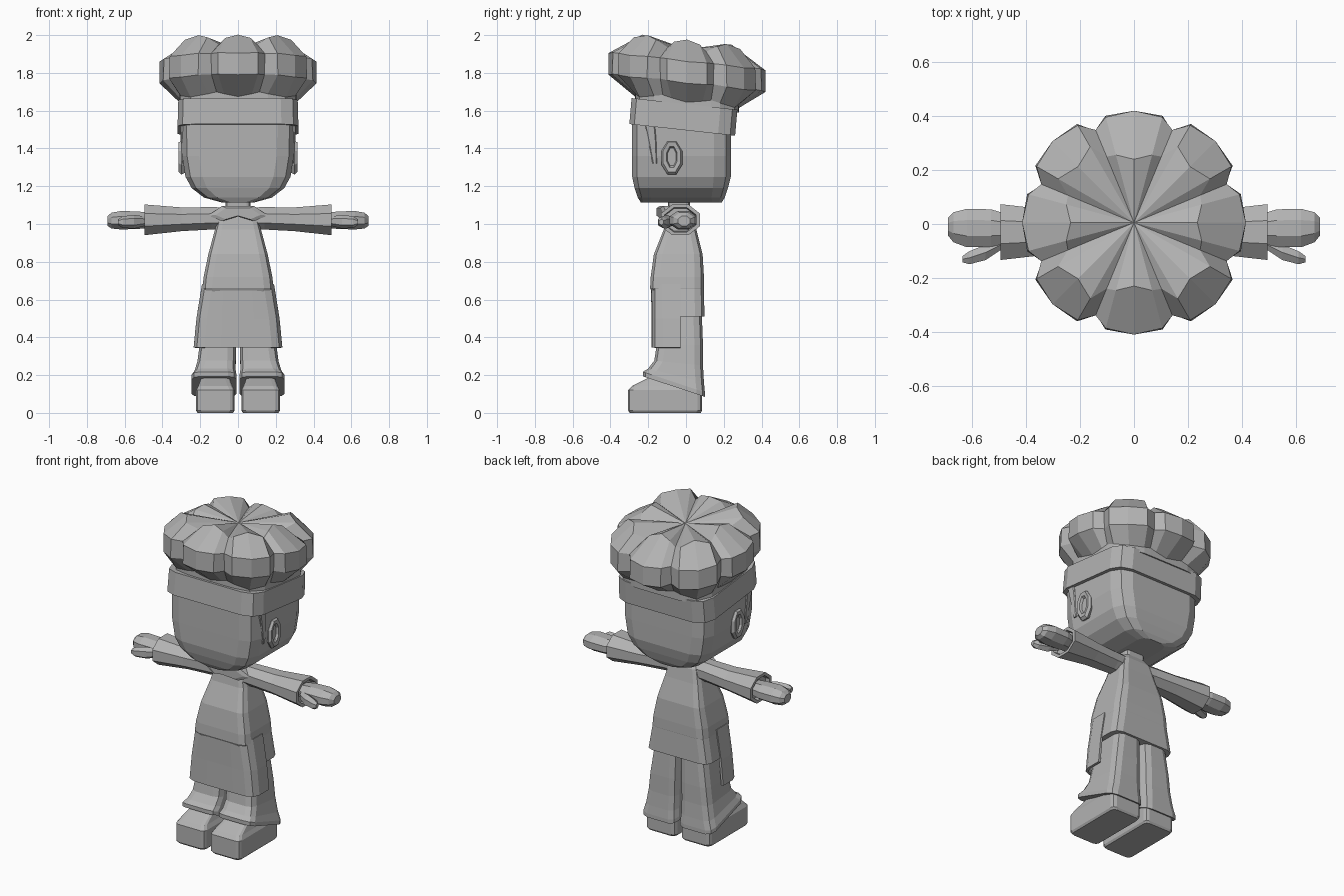
import bpy, bmesh, math
from mathutils import Vector

if "Cube" in bpy.data.objects:
    bpy.data.objects.remove(bpy.data.objects["Cube"])

grey = bpy.data.materials.new("plain_grey")
grey.diffuse_color = (0.45, 0.45, 0.45, 1)
grey.use_nodes = True
grey.node_tree.nodes["Principled BSDF"].inputs["Base Color"].default_value = grey.diffuse_color


def loft(name, rings, mirror=False, closed=True, thick=0):
    """Skin a list of equal-length point rings; end caps when closed."""
    bm = bmesh.new()
    vr = [[bm.verts.new(p) for p in r] for r in rings]
    n = len(vr[0])
    for a, b in zip(vr, vr[1:]):
        for i in range(n if closed else n - 1):
            j = (i + 1) % n
            bm.faces.new((a[i], a[j], b[j], b[i]))
    if closed:
        bm.faces.new(vr[0][::-1])
        bm.faces.new(vr[-1])
    bmesh.ops.remove_doubles(bm, verts=bm.verts, dist=1e-5)
    bmesh.ops.recalc_face_normals(bm, faces=bm.faces)
    me = bpy.data.meshes.new(name)
    bm.to_mesh(me)
    bm.free()
    me.materials.append(grey)
    ob = bpy.data.objects.new(name, me)
    bpy.context.collection.objects.link(ob)
    if thick:
        m = ob.modifiers.new("thickness", "SOLIDIFY")
        m.thickness = thick
        m.offset = 0
    if mirror:
        ob.modifiers.new("mirror", "MIRROR")
    return ob


def rect(z, x0, x1, y0, y1, c, slope=0, k=3):
    """Horizontal rectangle with rounded corners, optionally tilted along y."""
    pts = []
    for q, (cx, cy) in enumerate(((x1 - c, y1 - c), (x0 + c, y1 - c),
                                  (x0 + c, y0 + c), (x1 - c, y0 + c))):
        for s in range(k):
            a = math.pi / 2 * (q + s / (k - 1))
            x, y = cx + c * math.cos(a), cy + c * math.sin(a)
            pts.append(Vector((x, y, z + slope * y)))
    return pts


def oval(x, cy, cz, ry, rz, n=8):
    """Upright oval ring facing along x."""
    return [Vector((x, cy + ry * math.cos(2 * math.pi * (i + .5) / n),
                    cz + rz * math.sin(2 * math.pi * (i + .5) / n))) for i in range(n)]


# Head, with a rounded jaw
loft("head", [rect(z, -w, w, f, b, c) for z, w, f, b, c in (
    (1.115, .09, -.24, .19, .05), (1.14, .18, -.255, .205, .07),
    (1.19, .245, -.272, .222, .08), (1.25, .278, -.285, .237, .09),
    (1.36, .296, -.286, .238, .09), (1.58, .30, -.286, .238, .09))])

# Ears with a sunken centre, and sideburns
loft("ear", [oval(x, -.075, z, ry, rz) for x, z, ry, rz in (
    (.27, 1.35, .05, .08), (.30, 1.35, .06, .095), (.315, 1.355, .05, .085),
    (.312, 1.355, .03, .06), (.298, 1.355, .025, .05))], mirror=True)
loft("sideburn", [rect(z, .27, x, y - w, y + w, .005, k=2) for z, x, y, w in (
    (1.32, .297, -.165, .012), (1.45, .304, -.18, .022),
    (1.55, .308, -.195, .028))], mirror=True)

# Hat band, tilted backwards
TILT = -.11
loft("hat_band", [rect(z, -w, w, f, b, .09, TILT) for z, w, f, b in (
    (1.496, .32, -.30, .26), (1.635, .316, -.288, .272))])


# Puffed hat crown with eight lobes
def crown_ring(tip, side, notch, diag=1.0):
    """Each argument is (radius or None for band outline, height)."""
    pts = []
    for i in range(32):
        lobe, k = ((i + 1) // 4), i % 4
        base = math.radians(45 * lobe)
        a = {0: base, 1: base + math.radians(15), 2: math.radians(45 * (i // 4) + 22.5),
             3: base - math.radians(15)}[k]
        r, z = (tip, side, notch, side)[k]
        if r is None:
            r = ((abs(math.cos(a)) / .31) ** 5 + (abs(math.sin(a)) / .275) ** 5) ** -.2
        elif k != 2 and lobe % 2:
            r *= diag
        x, y = r * math.cos(a), r * math.sin(a)
        y += .005
        pts.append(Vector((x, y, z + TILT * y)))
    return pts


loft("hat_crown", [
    crown_ring((None, 1.62), (None, 1.62), (None, 1.62)),
    crown_ring((None, 1.645), (None, 1.66), (None, 1.67)),
    crown_ring((.415, 1.745), (.41, 1.75), (.368, 1.755), 1.03),
    crown_ring((.415, 1.86), (.405, 1.865), (.372, 1.865), 1.03),
    crown_ring((.235, 1.977), (.26, 1.958), (.265, 1.925), 1.25),
    crown_ring((.0, 1.925), (.0, 1.925), (.0, 1.925))])

# Neck
loft("neck", [rect(z, -.065, .065, -.095, .02, .02) for z in (1.0, 1.14)])

# Torso and the coat skirt hanging below it
loft("torso", [rect(z, -w, w, f, b, c) for z, w, f, b, c in (
    (.635, .18, -.178, .09, .05), (.66, .188, -.19, .095, .05),
    (.72, .182, -.187, .095, .05), (.84, .157, -.17, .088, .045),
    (.97, .122, -.118, .055, .035), (1.05, .10, -.105, .04, .03),
    (1.085, .07, -.09, .02, .02))])
loft("coat_skirt", [rect(z, -w, w, f, b, .05) for z, w, f, b in (
    (.51, .213, -.165, .098), (.68, .184, -.165, .094))])


# Apron wrapped around the front and sides
def apron_row(z, w, f):
    c = .05
    half = [(w, -.03), (w, f + c), (w - .015, f + .015), (w - c, f), (w * .4, f - .003)]
    return [Vector((x, y, z)) for x, y in half] + \
           [Vector((-x, y, z)) for x, y in reversed(half)]


loft("apron", [apron_row(*r) for r in ((.345, .228, -.173), (.5, .213, -.173),
                                      (.68, .184, -.175))], closed=False, thick=.014)

# Trouser legs with a flared, sloping cuff
loft("trouser_leg", [rect(z, a, b, f, k, .045, s) for z, a, b, f, k, s in (
    (.62, .005, .165, -.13, .08, 0), (.36, .01, .203, -.155, .09, 0),
    (.26, .012, .215, -.168, .09, -.1), (.185, .012, .23, -.20, .095, -.25),
    (.142, .008, .245, -.228, .10, -.33), (.118, .008, .245, -.228, .10, -.33),
    (.118, .03, .22, -.20, .08, -.33))], mirror=True)

# Chunky shoes
loft("shoe", [rect(z, .12 - w, .12 + w, f, b, .025) for z, w, f, b in (
    (0, .094, -.298, .078), (.012, .102, -.306, .085), (.12, .102, -.306, .085),
    (.143, .09, -.285, .08), (.185, .075, -.20, .06))], mirror=True)

# Sleeves widening to the wrist
loft("sleeve", [oval(x, y, z, ry, rz) for x, y, z, ry, rz in (
    (.02, -.035, 1.03, .065, .062), (.14, -.035, 1.03, .075, .064),
    (.30, -.03, 1.025, .088, .068), (.495, -.03, 1.022, .112, .088),
    (.495, -.03, 1.022, .09, .07), (.47, -.03, 1.022, .085, .065))], mirror=True)

# Mitten hands and thumbs
loft("hand", [oval(x, y, z, ry, rz) for x, y, z, ry, rz in (
    (.45, -.02, 1.02, .055, .042), (.53, -.015, 1.02, .075, .05),
    (.62, -.015, 1.02, .077, .053), (.67, -.012, 1.018, .06, .045),
    (.69, -.01, 1.016, .035, .028))], mirror=True)
loft("thumb", [oval(x, y, z, r, r * 1.1, 6) for x, y, z, r in (
    (.49, -.075, 1.015, .022), (.55, -.105, 1.012, .033),
    (.61, -.125, 1.01, .028), (.635, -.13, 1.01, .014))], mirror=True)

# Neckerchief knotted at the throat
outline = [(0, 1.095), (.085, 1.095), (.158, 1.045), (.085, 1.015), (.0, 1.04)]
outline += [(-x, z) for x, z in outline[-2:0:-1]]
loft("neckerchief", [[Vector((x * s, y + abs(x) * .25, 1.055 + (z - 1.055) * s))
                      for x, z in outline] for y, s in ((-.09, 1), (-.14, 1), (-.155, .75))])
